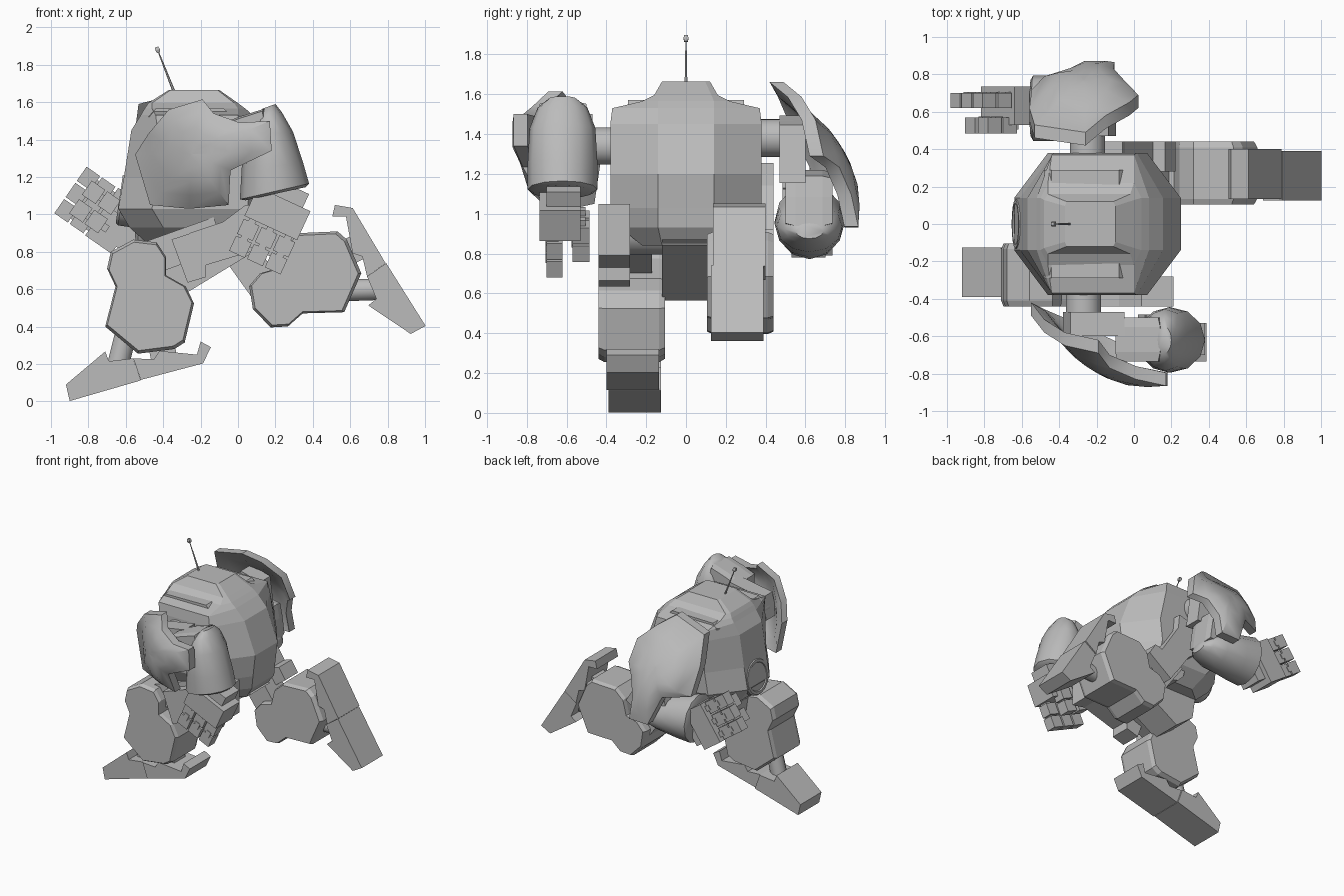
import bpy, bmesh, math
from mathutils import Vector, Matrix

cube = bpy.data.objects.get("Cube")
if cube:
    bpy.data.objects.remove(cube, do_unlink=True)

grey = bpy.data.materials.new("hull_grey")
grey.use_nodes = True
COLOR = (0.5, 0.5, 0.5, 1)
grey.diffuse_color = COLOR
grey.node_tree.nodes["Principled BSDF"].inputs["Base Color"].default_value = COLOR


def loft(name, rings, place=None, smooth=False):
    """Skin a list of equal point rings and close both ends."""
    bm = bmesh.new()
    rows = [[bm.verts.new(place(Vector(p)) if place else Vector(p)) for p in r] for r in rings]
    n = len(rows[0])
    for a, b in zip(rows, rows[1:]):
        for i in range(n):
            j = (i + 1) % n
            bm.faces.new((a[i], a[j], b[j], b[i]))
    bm.faces.new(rows[0])
    bm.faces.new(rows[-1])
    bmesh.ops.recalc_face_normals(bm, faces=bm.faces)
    me = bpy.data.meshes.new(name)
    bm.to_mesh(me)
    bm.free()
    me.materials.append(grey)
    ob = bpy.data.objects.new(name, me)
    bpy.context.collection.objects.link(ob)
    if smooth:
        me.polygons.foreach_set("use_smooth", [True] * len(me.polygons))
        me.set_sharp_from_angle(angle=math.radians(35))
    return ob


def prism(name, pts, y0, y1, place=None, chamfer=0.0, shrink=0.9):
    """Side profile (x, z) given thickness in y, with optional chamfered rims."""
    cx = sum(p[0] for p in pts) / len(pts)
    cz = sum(p[1] for p in pts) / len(pts)

    def ring(y, s):
        return [(cx + (x - cx) * s, y, cz + (z - cz) * s) for x, z in pts]
    levels = [(y0, 1), (y1, 1)]
    if chamfer:
        levels = [(y0, shrink), (y0 + chamfer, 1), (y1 - chamfer, 1), (y1, shrink)]
    return loft(name, [ring(y, s) for y, s in levels], place)


def tube(name, a, b, profile, sides=16, place=None, smooth=True):
    """Turned shape along a to b; profile holds (fraction, radius)."""
    a, b = Vector(a), Vector(b)
    q = (b - a).to_track_quat('Z', 'Y')
    rings = []
    for t, r in profile:
        c = a.lerp(b, t)
        rings.append([c + q @ Vector((r * math.cos(k), r * math.sin(k), 0))
                      for k in ((i + .5) * math.tau / sides for i in range(sides))])
    return loft(name, rings, place, smooth)


def bar(name, a, b, half, y0, y1, place=None):
    """Straight box from a to b in the x-z plane."""
    a, b = Vector(a), Vector(b)
    d = (b - a).normalized()
    n = Vector((-d.y, d.x)) * half
    return prism(name, [a + n, b + n, b - n, a - n], y0, y1, place)


def placer(center, degrees, flip):
    """Turn about a joint in the x-z plane; flip to the other side of the body."""
    rot = Matrix.Rotation(math.radians(degrees), 2)

    def f(v):
        r = rot @ Vector((v.x - center[0], v.z - center[1]))
        return Vector((center[0] + r.x, -v.y if flip else v.y, center[1] + r.y))
    return f


def octagon(z, x0, x1, y, c=.18, inner=.14):
    yi = min(inner, y * .8)
    return [(x0, -yi, z), (x0 + c, -y, z), (x1 - c, -y, z), (x1, -yi, z),
            (x1, yi, z), (x1 - c, y, z), (x0 + c, y, z), (x0, yi, z)]


# Faceted barrel body with a stepped roof
loft("body", [octagon(.84, -.48, .16, .22, .12, .12), octagon(.93, -.58, .22, .33),
              octagon(1.03, -.64, .23, .38), octagon(1.2, -.61, .25, .38),
              octagon(1.45, -.57, .155, .38, .14), octagon(1.53, -.52, .08, .37, .08),
              octagon(1.565, -.5, .04, .22, .04), octagon(1.595, -.48, 0, .16, .02),
              octagon(1.665, -.37, -.1, .12, .01)])
prism("pelvis", [(-.48, .88), (-.45, .68), (-.3, .565), (.2, .87)], -.12, .12)
for s in (-1, 1):
    prism("roof_vent", [(-.48, 1.52), (-.44, 1.565), (-.08, 1.57), (-.03, 1.52)], s * .21, s * .29)

# Round front window frame
tube("window_frame", (-.5, 0, 1.06), (-.635, 0, 1.08),
     [(0, .14), (.9, .14), (1, .13), (1, .11), (.94, .105)], 20)

# Antenna
tube("antenna", (-.34, 0, 1.65), (-.43, 0, 1.88), [(0, .008), (1, .003)], 6)
tube("antenna_tip", (-.425, 0, 1.865), (-.435, 0, 1.895), [(0, .012), (.5, .018), (1, .012)], 4, smooth=False)

SHIELD = [(-.19, 1.615, .69), (-.13, 1.54, .77), (.01, 1.49, .83), (.17, 1.5, .865),
          (.18, 1.34, .865), (-.04, 1.235, .82), (-.05, 1.05, .72), (-.26, 1.03, .62),
          (-.47, 1.05, .53), (-.55, 1.32, .49), (-.48, 1.43, .58), (-.37, 1.56, .65)]


def shield_ring(t, inset):
    """Ring of the shoulder shield, t from its middle to its rim."""
    out = []
    for x, z, y in SHIELD:
        x, z = -.25 + (x + .25) * t, 1.32 + (z - 1.32) * t
        bulge = .48 + .833 * (x + .55) - .97 * (x + .55) * (x + .13)
        w = t ** 3
        out.append((x, inset - (y * w + bulge * (1 - w)), z))
    return out


def barrel_ring(x0, z0, x1, z1, half):
    """Oval forearm section between a front and a rear point."""
    a, b = Vector((x0, -.62, z0)), Vector((x1, -.62, z1))
    mid, r = (a + b) / 2, (b - a) / 2
    return [mid + r * math.cos(k) + Vector((0, half * math.sin(k), 0))
            for k in (i * math.tau / 12 for i in range(12))]


def arm(side, place, place_fore):
    tube(side + "_shoulder_axle", (-.27, -.3, 1.34), (-.27, -.54, 1.34), [(0, .095), (1, .095)], 20, place)
    loft(side + "_shoulder_shield", [shield_ring(t, 0) for t in (.02, .25, .5, .75, 1)]
         + [shield_ring(t, .07) for t in (1, .75, .5, .25, .02)], place, True)
    prism(side + "_upper_arm", [(-.38, 1.28), (-.34, 1.45), (-.05, 1.5), (-.05, 1.25), (-.2, 1.2)],
          -.6, -.47, place)
    prism(side + "_elbow", [(-.1, 1.3), (-.1, 1.48), (.0, 1.52), (.14, 1.565), (.2, 1.3)],
          -.735, -.5, place_fore, .05)
    # Barrel forearm
    loft(side + "_forearm", [barrel_ring(*s) for s in (
        (.13, 1.565, .2, 1.59, .07), (.09, 1.52, .235, 1.545, .125), (.04, 1.42, .295, 1.44, .165),
        (.02, 1.25, .35, 1.27, .175), (.01, 1.08, .38, 1.165, .175), (.04, 1.075, .36, 1.145, .15))],
        place_fore, True)
    # Hand with three fingers facing a pair of thumbs
    wrist, along, across = Vector((.255, 1.1)), Vector((-.42, -.91)), Vector((.91, -.42))
    bar(side + "_wrist", wrist - along * .06, wrist + along * .05, .11, -.7, -.53, place_fore)
    bar(side + "_palm", wrist + along * .02, wrist + along * .19, .155, -.735, -.53, place_fore)

    def digit(name, off, start, y0, y1):
        for k in range(2):
            p = wrist + across * off + along * (start + k * .1)
            bar(name, p, p + along * .088, .046, y0, y1, place_fore)
            bar(name + "_joint", p - along * .03, p + along * .02, .02, y0 - .005, y1 - .02, place_fore)
    for off in (-.105, 0, .105):
        digit(side + "_finger", off, .205, -.7, -.62)
    for off in (-.06, .06):
        digit(side + "_thumb", off, .14, -.57, -.485)


def leg(side, place):
    tube(side + "_hip_axle", (-.1, -.1, .92), (-.1, -.3, .92), [(0, .13), (1, .13)], 12, place)
    prism(side + "_hip_block", [(-.26, .9), (-.2, .72), (.1, .81), (.21, .79), (.21, 1.05), (.04, 1.05), (-.08, .96)],
          -.44, -.28, place)
    prism(side + "_thigh", [(-.355, .866), (-.27, .635), (-.17, .665), (-.17, .8), (-.25, .9)], -.44, -.28, place)
    bar(side + "_thigh_link", (-.1, .9), (-.52, .75), .09, -.36, -.17, place)
    # Knee and shin casing in one two-lobed piece
    prism(side + "_shin", [(-.68, .8), (-.56, .865), (-.435, .85), (-.386, .775), (-.386, .675),
                           (-.28, .615), (-.235, .524), (-.285, .315), (-.34, .28), (-.535, .255),
                           (-.71, .4), (-.655, .615), (-.7, .71)], -.44, -.105, place, .03, .95)
    # Ankle and foot
    tube(side + "_ankle", (-.59, -.26, .4), (-.64, -.26, .2), [(0, .06), (1, .06)], 12, place)
    bar(side + "_ankle_block", (-.42, .36), (-.39, .2), .07, -.33, -.19, place)
    prism(side + "_toe", [(-.92, .09), (-.71, .267), (-.69, .215), (-.56, .23), (-.52, .112), (-.9, .002)],
          -.39, -.125, place)
    prism(side + "_heel", [(-.56, .23), (-.45, .225), (-.42, .27), (-.22, .25), (-.2, .32), (-.145, .29),
                           (-.187, .203), (-.52, .115)], -.4, -.135, place)


SHOULDER, HIP = (-.24, 1.35), (-.1, .92)
still = placer(SHOULDER, 0, False)
arm("right", still, still)
arm("left", placer(SHOULDER, -92, True), placer(SHOULDER, -100, True))
leg("right", placer(HIP, 0, False))
leg("left", placer(HIP, 106, True))
